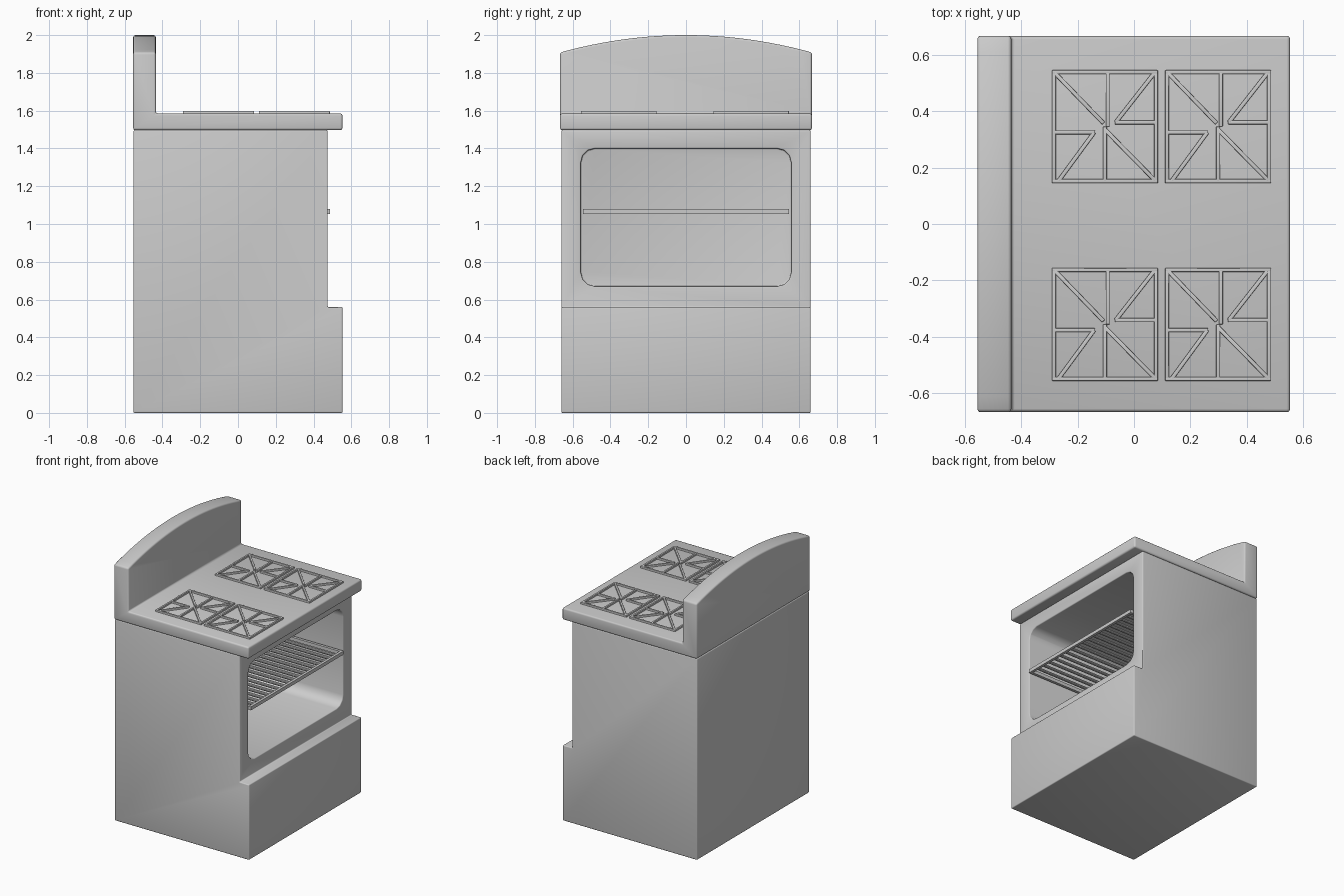
import bpy, bmesh, math
from mathutils import Vector, Matrix

if "Cube" in bpy.data.objects:
    bpy.data.objects.remove(bpy.data.objects["Cube"])


def make(name, bm):
    bmesh.ops.recalc_face_normals(bm, faces=bm.faces[:])
    me = bpy.data.meshes.new(name)
    bm.to_mesh(me)
    bm.free()
    ob = bpy.data.objects.new(name, me)
    bpy.context.collection.objects.link(ob)
    return ob


def loft(name, sections):
    """Skin a list of equal-length closed sections and cap both ends."""
    bm = bmesh.new()
    rings = [[bm.verts.new(p) for p in s] for s in sections]
    n = len(rings[0])
    for a, b in zip(rings, rings[1:]):
        for i in range(n):
            bm.faces.new((a[i], a[(i + 1) % n], b[(i + 1) % n], b[i]))
    bm.faces.new(rings[0])
    bm.faces.new(rings[-1])
    bmesh.ops.recalc_face_normals(bm, faces=bm.faces[:])
    bmesh.ops.dissolve_limit(bm, angle_limit=0.005, verts=bm.verts[:], edges=bm.edges[:])
    return make(name, bm)


def finish(ob, bevel=0.0):
    """Bevel hard edges, apply modifiers, smooth by angle."""
    if bevel:
        m = ob.modifiers.new("bevel", 'BEVEL')
        m.width, m.segments, m.limit_method = bevel, 3, 'ANGLE'
        m.angle_limit = math.radians(45)
    bpy.ops.object.select_all(action='DESELECT')
    ob.select_set(True)
    bpy.context.view_layer.objects.active = ob
    for m in ob.modifiers[:]:
        bpy.ops.object.modifier_apply(modifier=m.name)
    bpy.ops.object.shade_smooth_by_angle(angle=math.radians(35))


def bar(bm, a, b, w, h):
    """Rectangular bar from a to b, width w across and height h in z."""
    a, b = Vector(a), Vector(b)
    d = b - a
    mat = (Matrix.Translation((a + b) / 2) @ Matrix.Rotation(math.atan2(d.y, d.x), 4, 'Z')
           @ Matrix.Diagonal((d.length, w, h, 1)))
    bmesh.ops.create_cube(bm, size=1, matrix=mat)


# Cabinet body with projecting lower drawer
side = [(-.553, 0), (.553, 0), (.553, .56), (.475, .56), (.475, 1.497), (-.553, 1.497)]
body = loft("oven_body", [[(x, y, z) for x, z in side] for y in (-.66, .66)])

# Oven cavity with rounded corners
outline = []
r = .075
for k, (sy, sz) in enumerate([(1, 1), (-1, 1), (-1, -1), (1, -1)]):
    for i in range(4):
        t = math.radians(90 * k + 30 * i)
        outline.append((sy * (.557 - r) + r * math.cos(t), 1.035 + sz * (.365 - r) + r * math.sin(t)))
cutter = loft("cavity_cutter", [[(x, y, z) for y, z in outline] for x in (-.45, .7)])
cutter.hide_render = True
cut = body.modifiers.new("cavity", 'BOOLEAN')
cut.operation, cut.solver, cut.object = 'DIFFERENCE', 'EXACT', cutter
finish(body, .007)
bpy.data.objects.remove(cutter)

# Cooktop slab and arched backguard in one piece
sections = []
N = 24
for i in range(N + 1):
    y = -.667 + 1.334 * i / N
    top = 2.0 - .092 * (y / .667) ** 2
    sections.append([(x, y, z) for x, z in [
        (-.555, 1.497), (.553, 1.497), (.553, 1.585), (-.435, 1.585), (-.435, top), (-.555, top)]])
finish(loft("cooktop_and_backguard", sections), .012)

# Burner grates: square frame with pinwheel spokes
spokes = [(-.18, .193, -.005, .012), (.01, .193, .01, .0), (.18, -.193, .0, -.01),
          (0, -.193, 0, .0), (.175, .19, .038, .015), (.035, .015, .182, .015),
          (-.165, -.193, -.038, -.02), (-.182, -.02, -.035, -.02)]
frame = [(-.188, .193, .188, .193), (-.188, -.193, .188, -.193),
         (-.181, -.2, -.181, .2), (.181, -.2, .181, .2)]
for yn, cy in (("left", -.356), ("right", .345)):
    for xn, cx in (("rear", -.103), ("front", .298)):
        bm = bmesh.new()
        for x0, y0, x1, y1 in spokes + frame:
            bar(bm, (cx + x0, cy + y0, 1.587), (cx + x1, cy + y1, 1.587), .014, .022)
        finish(make(f"grate_{xn}_{yn}", bm), .003)

# Oven rack: frame plus rods running front to back
bm = bmesh.new()
for x in (-.43, .478):
    bar(bm, (x, -.545, 1.066), (x, .545, 1.066), .02, .026)
for y in (-.535, .535):
    bar(bm, (-.43, y, 1.066), (.478, y, 1.066), .02, .026)
rods = 17
for i in range(1, rods + 1):
    y = -.535 + 1.07 * i / (rods + 1)
    mat = Matrix.Translation((.024, y, 1.066)) @ Matrix.Rotation(math.pi / 2, 4, 'Y')
    bmesh.ops.create_cone(bm, cap_ends=True, segments=10, radius1=.011, radius2=.011,
                          depth=.908, matrix=mat)
finish(make("oven_rack", bm))
